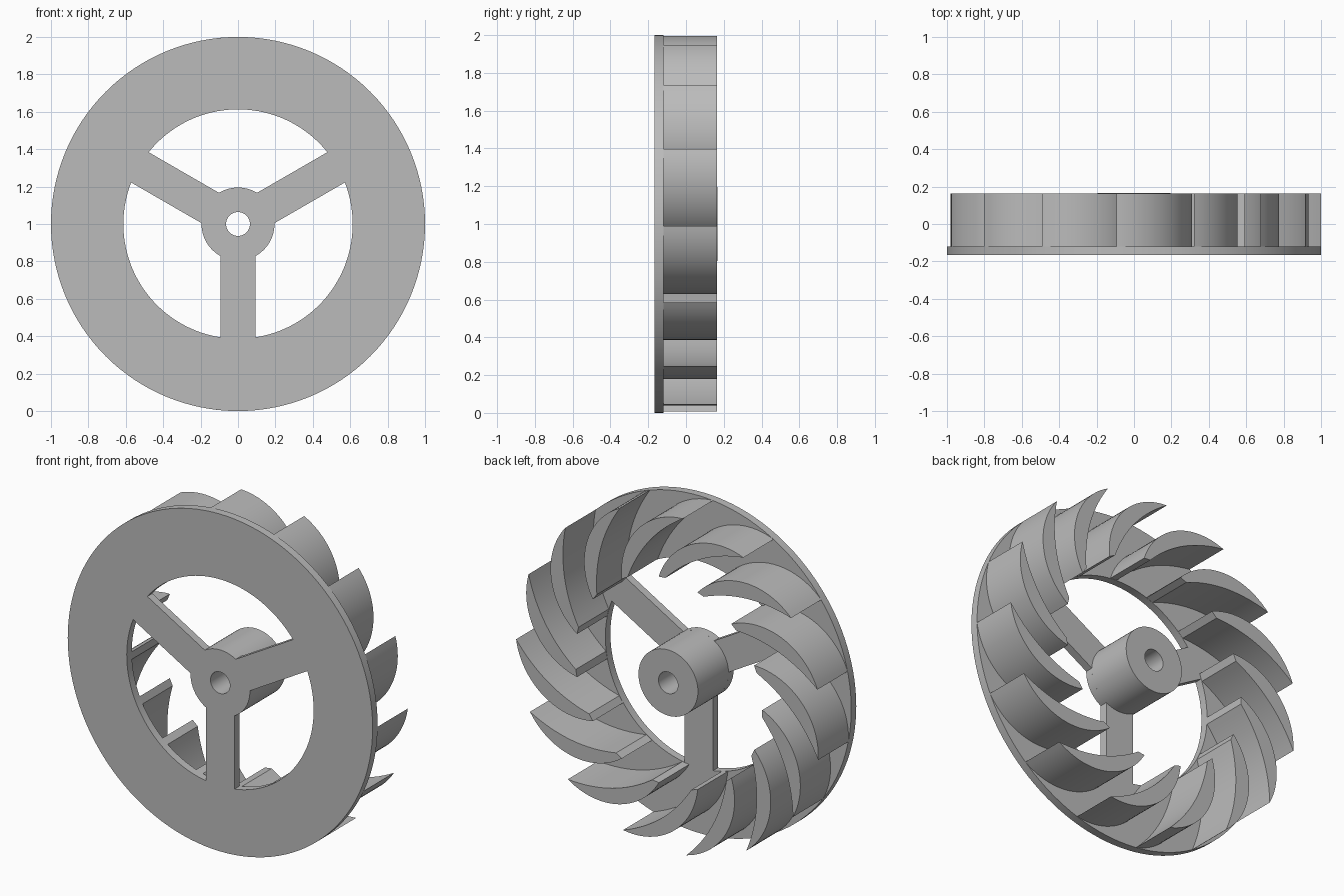
import bpy, bmesh
from math import sin, cos, asin, radians, degrees
from mathutils import Vector

cube = bpy.data.objects.get("Cube")
if cube:
    bpy.data.objects.remove(cube, do_unlink=True)

GREY = (0.5, 0.5, 0.5, 1)
mat = bpy.data.materials.new("plain grey")
mat.use_nodes = True
mat.diffuse_color = GREY
mat.node_tree.nodes["Principled BSDF"].inputs["Base Color"].default_value = GREY

FRONT, PLATE_BACK, BLADE_BACK, BACK = -0.167, -0.12, 0.163, 0.167
RIM_R, OPEN_R, HUB_R, BORE_R = 1.0, 0.613, 0.195, 0.064
SPOKE_HALF = 0.0935
BLADES = 15


def arc(r, a0, a1, n, centre=(0, 0)):
    """Points along a circular arc, angles in degrees."""
    return [Vector((centre[0] + r * cos(radians(a0 + (a1 - a0) * i / n)),
                    centre[1] + r * sin(radians(a0 + (a1 - a0) * i / n))))
            for i in range(n + 1)]


def circle(r, n):
    return arc(r, 0, 360, n)[:-1]


def slab(name, loops, y0, y1):
    """Extrude closed outlines (inner ones become holes) from y0 to y1."""
    curve = bpy.data.curves.new(name, "CURVE")
    curve.dimensions = "2D"
    curve.fill_mode = "BOTH"
    curve.extrude = (y1 - y0) / 2
    for pts in loops:
        spline = curve.splines.new("POLY")
        spline.points.add(len(pts) - 1)
        for point, p in zip(spline.points, pts):
            point.co = (p[0], p[1], 0, 1)
        spline.use_cyclic_u = True
    temp = bpy.data.objects.new(name + "_outline", curve)
    bpy.context.collection.objects.link(temp)
    bpy.context.view_layer.update()
    mesh = bpy.data.meshes.new_from_object(
        temp.evaluated_get(bpy.context.evaluated_depsgraph_get()))
    bpy.data.objects.remove(temp, do_unlink=True)

    # Weld caps to walls and stand the outline upright
    bm = bmesh.new()
    bm.from_mesh(mesh)
    bmesh.ops.remove_doubles(bm, verts=bm.verts, dist=0.0001)
    for v in bm.verts:
        v.co = (v.co.x, (y0 + y1) / 2 - v.co.z, v.co.y + RIM_R)
    bmesh.ops.recalc_face_normals(bm, faces=bm.faces)
    bm.to_mesh(mesh)
    bm.free()
    mesh.materials.clear()
    mesh.materials.append(mat)
    mesh.name = name
    obj = bpy.data.objects.new(name, mesh)
    bpy.context.collection.objects.link(obj)
    bpy.ops.object.select_all(action="DESELECT")
    obj.select_set(True)
    bpy.context.view_layer.objects.active = obj
    bpy.ops.object.shade_smooth_by_angle(angle=radians(30))
    return obj


# Front plate: ring with three windows, leaving spokes and a hub disc
outer_gap = degrees(asin(SPOKE_HALF / OPEN_R))
inner_gap = degrees(asin(SPOKE_HALF / HUB_R))
windows = []
for k in range(3):
    a, b = 30 + 120 * k, 150 + 120 * k
    windows.append(arc(OPEN_R, a + outer_gap, b - outer_gap, 40)
                   + arc(HUB_R, b - inner_gap, a + inner_gap, 16))
slab("front_plate", [circle(RIM_R, 128), circle(BORE_R, 32)] + windows,
     FRONT, PLATE_BACK)

# Hub barrel with a through bore
slab("hub", [circle(HUB_R, 64), circle(BORE_R, 32)], PLATE_BACK, BACK)

# Crescent blade outline, with its sharp tip on the rim at angle zero
convex = arc(0.42, -7.6, -101.5, 24, (0.584, 0.055))
tip, heel = convex[0], Vector((0.525, -0.32))
chord = heel - tip
bulge = Vector((chord.y, -chord.x)).normalized() * -0.05
concave = [heel - chord * (i / 16) + bulge * (4 * (i / 16) * (1 - i / 16))
           for i in range(16)]
# Keep the inner curve bowed the same way as the outer one
if bulge.dot(convex[12] - (tip + heel) / 2) < 0:
    concave = [heel - chord * (i / 16) - bulge * (4 * (i / 16) * (1 - i / 16))
               for i in range(16)]

# Ring of blades
for k in range(BLADES):
    t = radians(-0.6 + 360 / BLADES * k)
    pts = [Vector((p.x * cos(t) - p.y * sin(t), p.x * sin(t) + p.y * cos(t)))
           for p in convex + concave]
    slab(f"blade_{k + 1}", [pts], PLATE_BACK, BLADE_BACK)
